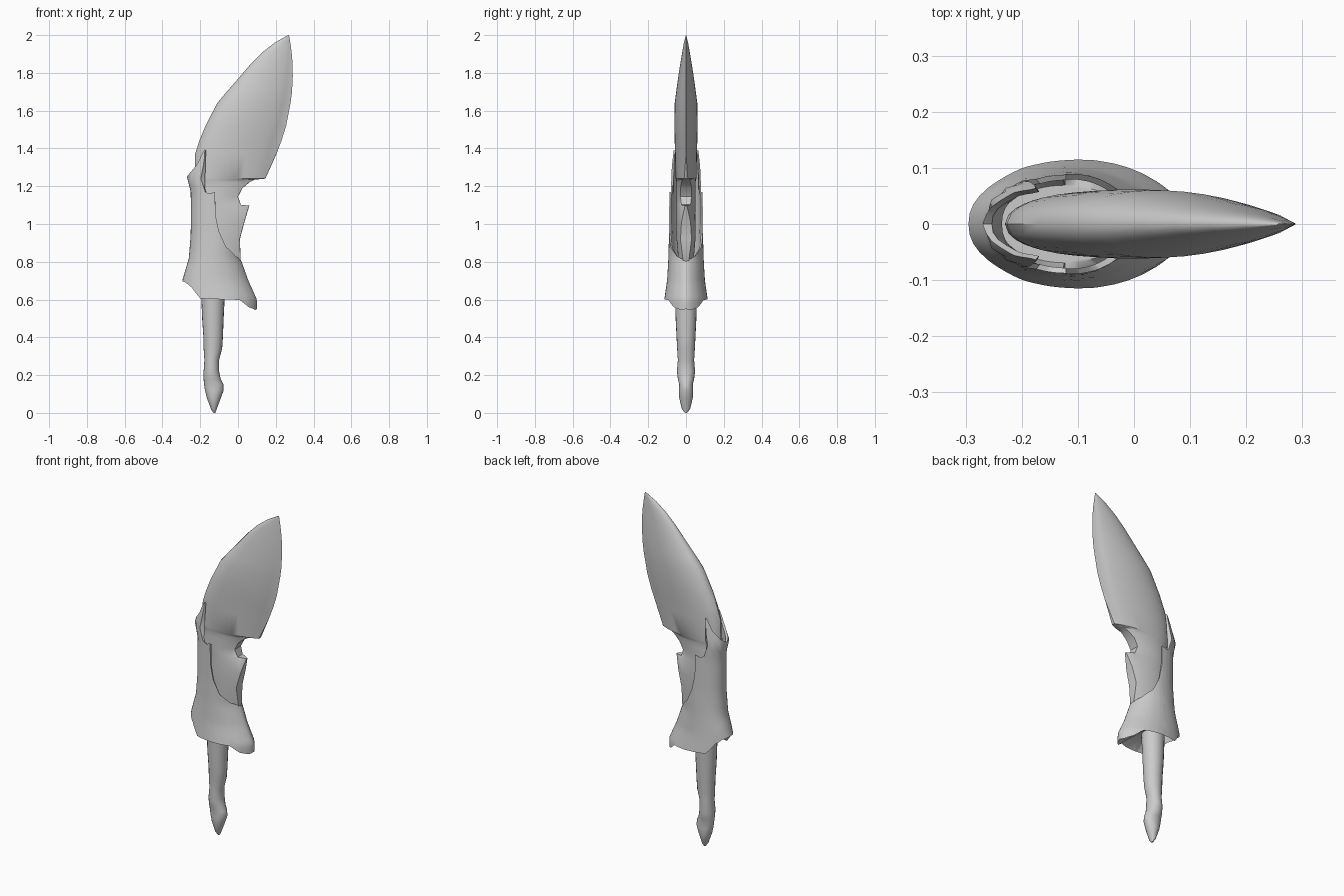
import bpy
import bmesh
import math
from mathutils import Vector

if "Cube" in bpy.data.objects:
    bpy.data.objects.remove(bpy.data.objects["Cube"], do_unlink=True)

grey = bpy.data.materials.new("plain grey")
grey.use_nodes = True
COLOUR = (0.6, 0.6, 0.6, 1)
grey.diffuse_color = COLOUR
grey.node_tree.nodes["Principled BSDF"].inputs["Base Color"].default_value = COLOUR


def sample(table, key):
    """Interpolate the remaining columns of a table sorted by its first column."""
    if key <= table[0][0]:
        return table[0][1:]
    for low, high in zip(table, table[1:]):
        if key <= high[0]:
            f = (key - low[0]) / (high[0] - low[0])
            return [a + (b - a) * f for a, b in zip(low[1:], high[1:])]
    return table[-1][1:]


def mirrored(half):
    """Close a half ring, running from back edge to front edge, across y = 0."""
    return half + [Vector((p.x, -p.y, p.z)) for p in reversed(half[1:-1])]


def loft(name, rings, angle):
    """Skin a stack of equal rings, cap both ends and shade smooth."""
    bm = bmesh.new()
    rows = [[bm.verts.new(p) for p in ring] for ring in rings]
    count = len(rows[0])
    for low, high in zip(rows, rows[1:]):
        for i in range(count):
            j = (i + 1) % count
            bm.faces.new((low[i], low[j], high[j], high[i]))
    bm.faces.new(rows[0])
    bm.faces.new(rows[-1])
    bmesh.ops.recalc_face_normals(bm, faces=bm.faces)
    mesh = bpy.data.meshes.new(name)
    bm.to_mesh(mesh)
    bm.free()
    mesh.materials.append(grey)
    obj = bpy.data.objects.new(name, mesh)
    bpy.context.collection.objects.link(obj)
    bpy.ops.object.select_all(action="DESELECT")
    obj.select_set(True)
    bpy.context.view_layer.objects.active = obj
    bpy.ops.object.shade_smooth_by_angle(angle=math.radians(angle))
    return obj


# Blade: height, spine x, edge x, half thickness, bluntness of the edge
blade_rows = [
    (0.74, -0.18, -0.03, 0.04, 0.2),
    (0.8, -0.2, 0.015, 0.04, 0.1),
    (0.92, -0.21, 0.01, 0.05, 0.2),
    (1.01, -0.22, 0.034, 0.05, 0.15),
    (1.097, -0.22, 0.06, 0.05, 0.02),
    (1.102, -0.22, 0.015, 0.05, 0.15),
    (1.145, -0.22, 0, 0.05, 0.2),
    (1.19, -0.22, 0.024, 0.05, 0.2),
    (1.22, -0.22, 0.06, 0.05, 0.15),
    (1.235, -0.23, 0.09, 0.053, 0.1),
    (1.24, -0.23, 0.145, 0.055, 0.04),
    (1.37, -0.227, 0.203, 0.058, 0),
    (1.44, -0.205, 0.23, 0.06, 0),
    (1.52, -0.172, 0.255, 0.062, 0),
    (1.64, -0.11, 0.278, 0.06, 0),
    (1.7, -0.06, 0.286, 0.052, 0),
    (1.78, 0.01, 0.29, 0.041, 0),
    (1.85, 0.07, 0.289, 0.03, 0),
    (1.91, 0.13, 0.284, 0.02, 0),
    (1.96, 0.195, 0.277, 0.011, 0),
    (2, 0.265, 0.27, 0.001, 0),
]


def blade_ring(z, back, edge, thick, blunt):
    half = []
    steps = 14
    for i in range(steps + 1):
        t = (i / steps) ** 1.5
        s = t * (1 - blunt)
        y = thick * s ** 0.5 * (1 - s) ** 0.8 / 0.42
        half.append(Vector((back + (edge - back) * t, y, z)))
    half.append(Vector((edge, 0, z)))
    half[-2].x -= 0.001
    return mirrored(half)


loft("blade", [blade_ring(*row) for row in blade_rows], 40)

# Handle: height, back x, front x, half thickness
handle_rows = [
    (0, -0.13, -0.12, 0.006),
    (0.02, -0.143, -0.113, 0.022),
    (0.08, -0.165, -0.09, 0.036),
    (0.12, -0.175, -0.076, 0.038),
    (0.15, -0.18, -0.077, 0.036),
    (0.18, -0.182, -0.092, 0.043),
    (0.22, -0.182, -0.1, 0.048),
    (0.28, -0.178, -0.1, 0.043),
    (0.34, -0.182, -0.084, 0.047),
    (0.4, -0.183, -0.08, 0.05),
    (0.5, -0.19, -0.076, 0.055),
    (0.66, -0.196, -0.068, 0.06),
]


def oval(z, back, front, width):
    mid, reach = (back + front) / 2, (front - back) / 2
    angles = [math.pi * i / 10 for i in range(11)]
    return mirrored([Vector((mid - reach * math.cos(a), width * math.sin(a), z))
                     for a in angles])


loft("handle", [oval(*row) for row in handle_rows], 45)

# Sleeve around the blade root: height, back x, front x, half width
sleeve_sections = [
    (0.54, -0.29, 0.1, 0.115),
    (0.6, -0.295, 0.1, 0.115),
    (0.7, -0.295, 0.055, 0.1),
    (0.82, -0.26, 0.012, 0.093),
    (0.95, -0.25, 0.015, 0.09),
    (1.17, -0.25, 0.015, 0.088),
    (1.25, -0.27, 0.01, 0.088),
    (1.3, -0.247, 0.005, 0.086),
    (1.39, -0.225, 0, 0.076),
]
# Rims of the sleeve: turn from back to front, height
top_rim = [(0, 1.25), (0.1, 1.27), (0.22, 1.32), (0.28, 1.38), (0.31, 1.395),
           (0.325, 1.36), (0.335, 1.24), (0.36, 1.17), (0.42, 1.16), (0.49, 1.17),
           (0.495, 1.05), (0.54, 0.96), (0.64, 0.88), (0.8, 0.83), (1, 0.8)]
bottom_rim = [(0, 0.7), (0.15, 0.69), (0.24, 0.665), (0.33, 0.605), (0.68, 0.598),
              (0.78, 0.56), (0.9, 0.545), (1, 0.55)]
turns = sorted({u for u, z in top_rim + bottom_rim} | {i / 20 for i in range(21)})


def sleeve_point(u, z, scale=1.0):
    back, front, width = sample(sleeve_sections, z)
    mid, reach = (back + front) / 2, (front - back) / 2
    side = max(0, math.sin(math.pi * u)) ** (0.9 if u < 0.5 else 1.25)
    return Vector((mid - reach * scale * math.cos(math.pi * u), width * scale * side, z))


def sleeve_ring(v, scale=1.0):
    half = []
    for u in turns:
        low, high = sample(bottom_rim, u)[0], sample(top_rim, u)[0]
        half.append(sleeve_point(u, low + (high - low) * v, scale))
    return mirrored(half)


def flat_ring(z, scale):
    return mirrored([sleeve_point(u, z, scale) for u in turns])


# Underside recess, outer wall, thin rim, then the inner wall
rings = [flat_ring(0.66, 0.35), sleeve_ring(0.06, 0.88)]
rings += [sleeve_ring(i / 14) for i in range(15)]
rings += [sleeve_ring(v, 0.89) for v in (0.99, 0.75, 0.5, 0.3)]
rings.append(flat_ring(0.72, 0.7))
loft("sleeve", rings, 45)
